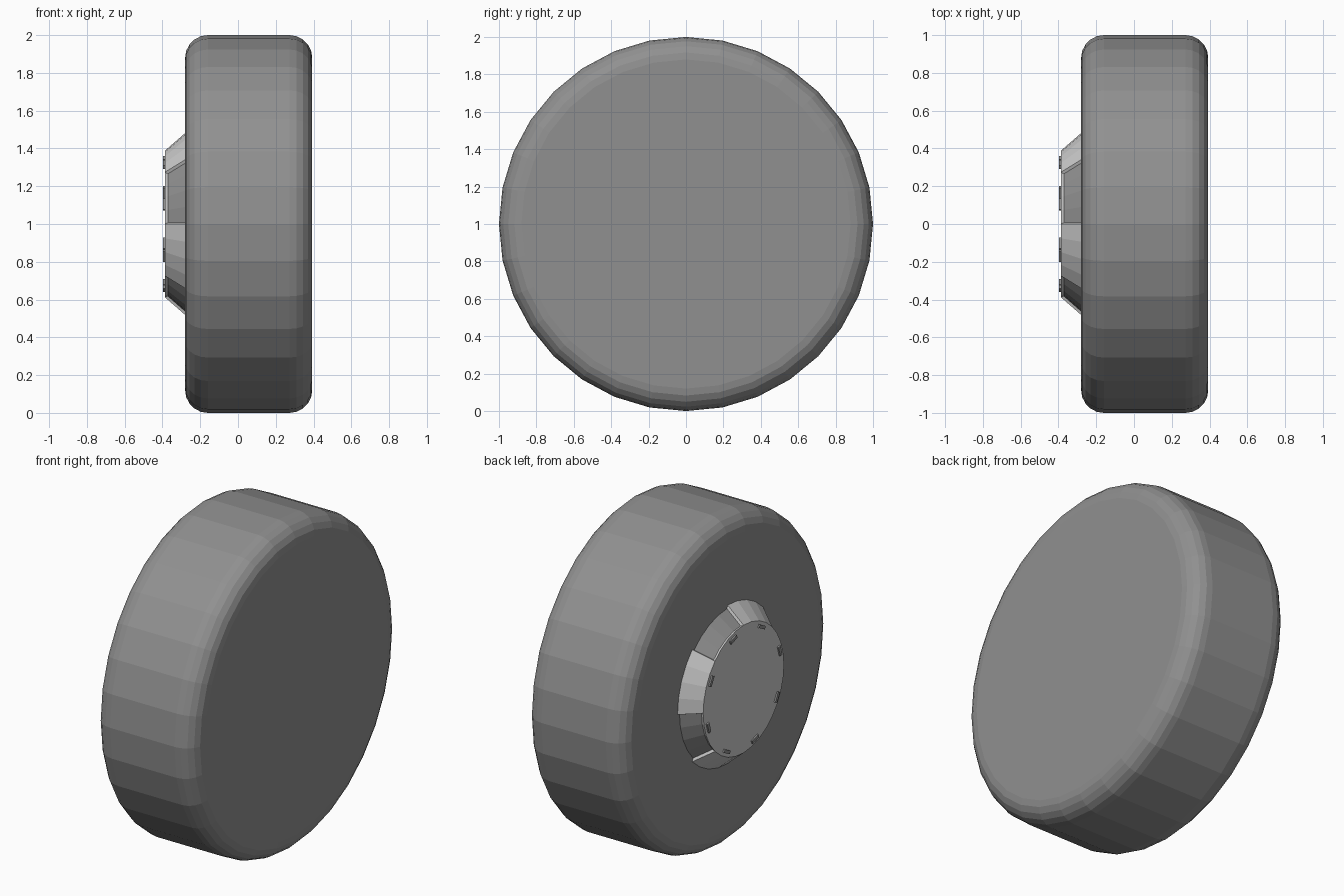
import bpy, bmesh
from math import sin, cos, pi, radians
from mathutils import Matrix

if "Cube" in bpy.data.objects:
    bpy.data.objects.remove(bpy.data.objects["Cube"])

SIDES = 32
AXIS_Z = 1.0


def material(name, grey):
    mat = bpy.data.materials.new(name)
    mat.diffuse_color = (grey, grey, grey, 1)
    mat.use_nodes = True
    mat.node_tree.nodes["Principled BSDF"].inputs["Base Color"].default_value = mat.diffuse_color
    return mat


RUBBER = material("dark_rubber", 0.28)
METAL = material("light_metal", 0.8)


def finish(bm, name, *mats):
    bmesh.ops.recalc_face_normals(bm, faces=bm.faces)
    mesh = bpy.data.meshes.new(name)
    bm.to_mesh(mesh)
    bm.free()
    for mat in mats:
        mesh.materials.append(mat)
    obj = bpy.data.objects.new(name, mesh)
    obj.location.z = AXIS_Z
    bpy.context.collection.objects.link(obj)
    return obj


def lathe(profile):
    """Spin (x, radius) points about the x axis, capping both ends.
    Angles run from +z towards -y. Returns the bmesh and bands of faces."""
    bm = bmesh.new()
    rings = [[bm.verts.new((x, -r * sin(2 * pi * i / SIDES), r * cos(2 * pi * i / SIDES)))
              for i in range(SIDES)] for x, r in profile]
    bands = []
    for a, b in zip(rings, rings[1:]):
        bands.append([bm.faces.new((a[i], a[(i + 1) % SIDES], b[(i + 1) % SIDES], b[i]))
                      for i in range(SIDES)])
    bm.faces.new(rings[0])
    bm.faces.new(rings[-1])
    bmesh.ops.recalc_face_normals(bm, faces=bm.faces)
    return bm, bands


# Tyre with rounded shoulders
LEFT, RIGHT, ROUND, STEPS = -0.28, 0.393, 0.12, 5
arc = [(ROUND * (1 - sin(t)), 1 - ROUND * (1 - cos(t)))
       for t in (pi / 2 * (1 - k / STEPS) for k in range(STEPS + 1))]
profile = [(LEFT + d, r) for d, r in arc] + [(RIGHT - d, r) for d, r in reversed(arc)]
bm, _ = lathe(profile)
finish(bm, "tyre", RUBBER)

# Tapered hub with four dark recessed panels around its slope
bm, bands = lathe([(-0.27, 0.49), (-0.387, 0.388)])
for q in range(4):
    panel = [bands[0][(4 + 8 * q + k) % SIDES] for k in range(4)]
    bmesh.ops.inset_region(bm, faces=panel, thickness=0.008, depth=-0.014,
                           use_even_offset=True, use_boundary=True)
    for face in panel:
        face.material_index = 1
finish(bm, "hub", METAL, RUBBER)

# Ring of eight small bars on the hub face
bm = bmesh.new()
for k in range(8):
    spin = Matrix.Rotation(radians(28.125 + 45 * k), 4, 'X')
    place = Matrix.Translation((-0.387, 0, 0.357))
    size = Matrix.Diagonal((0.018, 0.062, 0.02, 1))
    bmesh.ops.create_cube(bm, size=1, matrix=spin @ place @ size)
finish(bm, "hub_bars", RUBBER)
